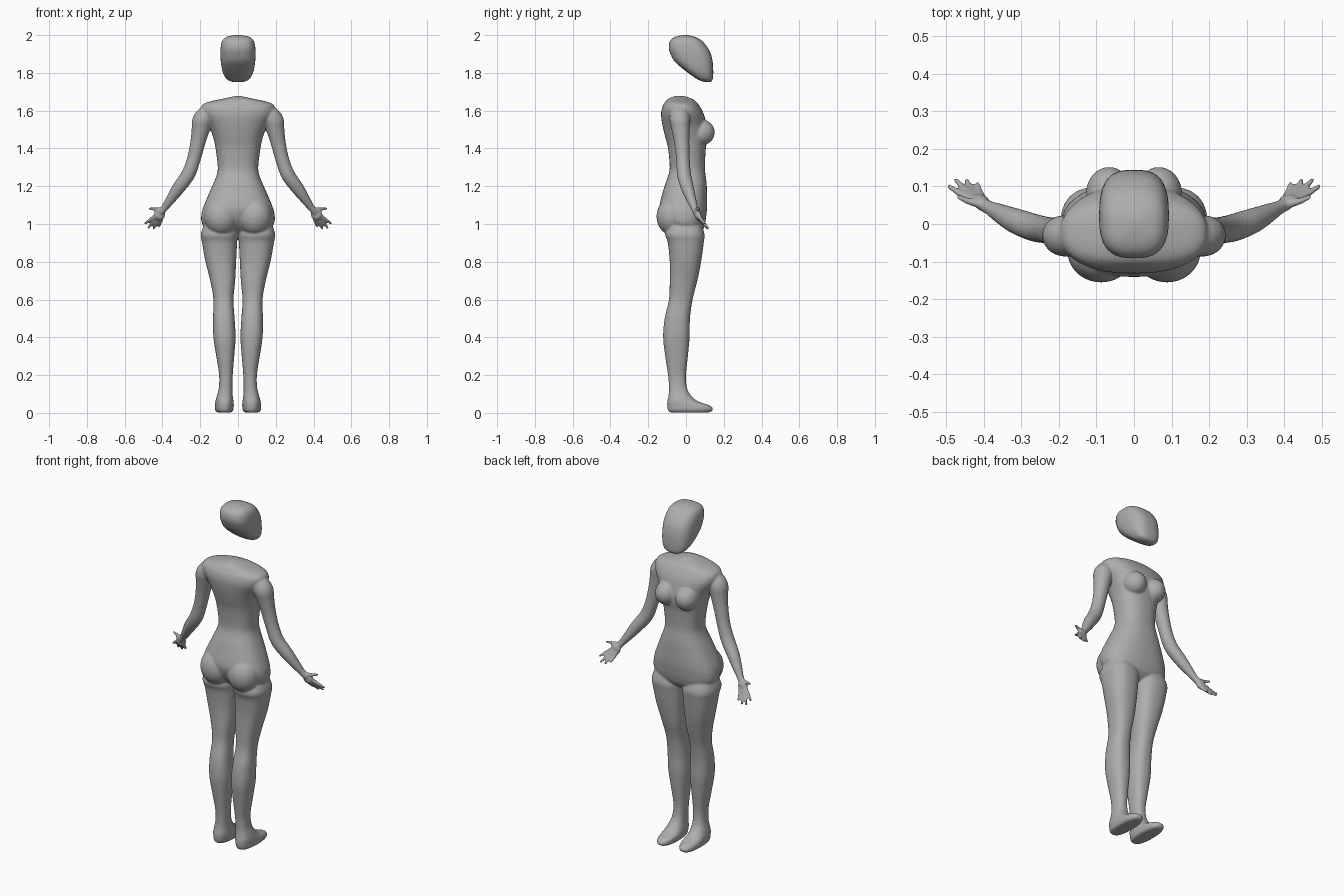
import bpy, bmesh, math
from mathutils import Vector, Matrix

if "Cube" in bpy.data.objects:
    bpy.data.objects.remove(bpy.data.objects["Cube"])

grey = bpy.data.materials.new("neutral grey")
grey.diffuse_color = (0.42, 0.42, 0.42, 1)
grey.use_nodes = True
grey.node_tree.nodes["Principled BSDF"].inputs["Base Color"].default_value = grey.diffuse_color


def spline(rows, steps):
    """Catmull-Rom interpolation through rows of numbers."""
    out = []
    for i in range(len(rows) - 1):
        a, b = rows[max(i - 1, 0)], rows[i]
        c, d = rows[i + 1], rows[min(i + 2, len(rows) - 1)]
        for k in range(steps):
            t = k / steps
            out.append([0.5 * (2 * q + (r - p) * t + (2 * p - 5 * q + 4 * r - s) * t * t
                               + (3 * q - p - 3 * r + s) * t ** 3)
                        for p, q, r, s in zip(a, b, c, d)])
    return out + [list(rows[-1])]


def skin(bm, rings):
    rings = [[bm.verts.new(p) for p in r] for r in rings]
    n = len(rings[0])
    for a, b in zip(rings, rings[1:]):
        for i in range(n):
            bm.faces.new((a[i], a[(i + 1) % n], b[(i + 1) % n], b[i]))
    bm.faces.new(rings[0][::-1])
    bm.faces.new(rings[-1])


def loft(bm, rows, side=1, power=2.4, n=40, steps=4):
    """Horizontal rounded sections, each row is z, x0, x1, y0, y1."""
    rings = []
    for z, x0, x1, y0, y1 in spline(rows, steps):
        ring = []
        for i in range(n):
            a = 2 * math.pi * i / n
            u, v = [math.copysign(abs(w) ** (2 / power), w) for w in (math.cos(a), math.sin(a))]
            ring.append((side * ((x0 + x1) / 2 + u * (x1 - x0) / 2),
                         (y0 + y1) / 2 + v * (y1 - y0) / 2, z))
        rings.append(ring)
    skin(bm, rings)


def tube(bm, rows, side=1, n=20, steps=4):
    """Round limb along a path, each row is x, y, z, radius; rounded tip."""
    pts = spline(rows, steps)
    last, r = Vector(pts[-1][:3]), pts[-1][3]
    d = (last - Vector(pts[-2][:3])).normalized()
    pts += [[*(last + d * r * math.sin(t)), r * math.cos(t)] for t in (0.5, 1.0, 1.4)]
    rings = []
    for i, p in enumerate(pts):
        t = Vector(pts[min(i + 1, len(pts) - 1)][:3]) - Vector(pts[max(i - 1, 0)][:3])
        u = t.cross(Vector((0, 1, 0))).normalized()
        v = t.cross(u).normalized()
        ring = []
        for k in range(n):
            a = 2 * math.pi * k / n
            q = Vector(p[:3]) + p[3] * (u * math.cos(a) + v * math.sin(a))
            ring.append((side * q.x, q.y, q.z))
        rings.append(ring)
    skin(bm, rings)


def ball(bm, centre, size, rot=Matrix()):
    m = Matrix.Translation(centre) @ rot @ Matrix.Diagonal((*size, 1))
    bmesh.ops.create_uvsphere(bm, u_segments=32, v_segments=20, radius=1, matrix=m)


def finish(bm, name):
    bmesh.ops.recalc_face_normals(bm, faces=bm.faces[:])
    for f in bm.faces:
        f.smooth = True
    me = bpy.data.meshes.new(name)
    bm.to_mesh(me)
    bm.free()
    me.materials.append(grey)
    ob = bpy.data.objects.new(name, me)
    bpy.context.collection.objects.link(ob)
    return ob


# head
bm = bmesh.new()
head = [(1.752, .03, .095, .13), (1.765, .058, .062, .141), (1.79, .075, .025, .144),
        (1.82, .085, -.015, .144), (1.86, .091, -.06, .141), (1.9, .093, -.082, .132),
        (1.93, .092, -.091, .117), (1.96, .087, -.088, .094), (1.98, .076, -.075, .07),
        (1.993, .054, -.05, .04), (2.0, .012, -.015, .012)]
loft(bm, [(z, -w, w, a, b) for z, w, a, b in head], power=2.7)
finish(bm, "head")

# torso
bm = bmesh.new()
torso = [(.93, .06, -.03, .05), (.96, .15, -.07, .085), (1.0, .19, -.11, .1), (1.05, .194, -.135, .108),
         (1.1, .18, -.14, .112), (1.2, .137, -.114, .11), (1.25, .116, -.096, .105),
         (1.3, .107, -.086, .1), (1.4, .119, -.095, .105), (1.46, .132, -.11, .115),
         (1.52, .155, -.124, .11), (1.58, .19, -.132, .095), (1.62, .195, -.125, .075),
         (1.643, .168, -.112, .058), (1.66, .095, -.098, .038), (1.678, .012, -.06, -.01)]
loft(bm, [(z, -w, w, a, b) for z, w, a, b in torso])

# limbs
leg = [(1.02, .03, .17, -.08, .07), (.95, .004, .196, -.11, .097), (.9, .005, .19, -.096, .094),
       (.8, .01, .172, -.086, .08), (.7, .015, .147, -.086, .06), (.6, .024, .13, -.09, .035),
       (.5, .018, .132, -.113, .021), (.4, .013, .13, -.121, .019), (.3, .02, .115, -.11, .01),
       (.2, .028, .1, -.095, .0), (.13, .03, .102, -.09, .006), (.09, .028, .112, -.093, .028),
       (.06, .024, .12, -.099, .065), (.04, .022, .122, -.1, .125), (.022, .024, .122, -.098, .143),
       (.008, .028, .117, -.092, .135), (.002, .04, .105, -.08, .12)]
arm = [(.15, -.035, 1.59, .05), (.186, -.032, 1.55, .055), (.198, -.028, 1.5, .048),
       (.213, -.022, 1.43, .04), (.235, -.016, 1.34, .036), (.265, -.01, 1.26, .037),
       (.315, .008, 1.19, .034), (.36, .03, 1.125, .025), (.385, .043, 1.09, .019),
       (.405, .053, 1.065, .018)]
# each finger: knuckle then tip
fingers = [((.435, .068, 1.045), (.492, .1, 1.003)), ((.43, .073, 1.035), (.474, .117, .98)),
           ((.42, .074, 1.03), (.446, .115, .976)), ((.407, .072, 1.03), (.417, .107, .988)),
           ((.405, .052, 1.075), (.468, .072, 1.082))]
tilt = Vector((.04, .035, -.05)).to_track_quat('Z', 'Y')
for s in (1, -1):
    loft(bm, leg, s)
    tube(bm, arm, s)
    for a, b in fingers:
        mid = [(p + q) / 2 for p, q in zip(a, b)]
        mid[1] -= .003
        tube(bm, [(.402, .053, 1.065, .012), (*a, .012), (*mid, .0095), (*b, .007)], s, 12)
    # palm, bust and buttocks
    ball(bm, (s * .415, .062, 1.05), (.03, .017, .03))
    ball(bm, (s * .066, .082, 1.485), (.062, .07, .068))
    ball(bm, (s * .088, -.072, 1.04), (.09, .084, .1))

# fuse everything into one smooth skin
body = finish(bm, "body")
fuse = body.modifiers.new("fuse", 'REMESH')
fuse.mode = 'VOXEL'
fuse.voxel_size = .005
fuse.use_smooth_shade = True
soft = body.modifiers.new("soften", 'SMOOTH')
soft.factor = .5
soft.iterations = 8
